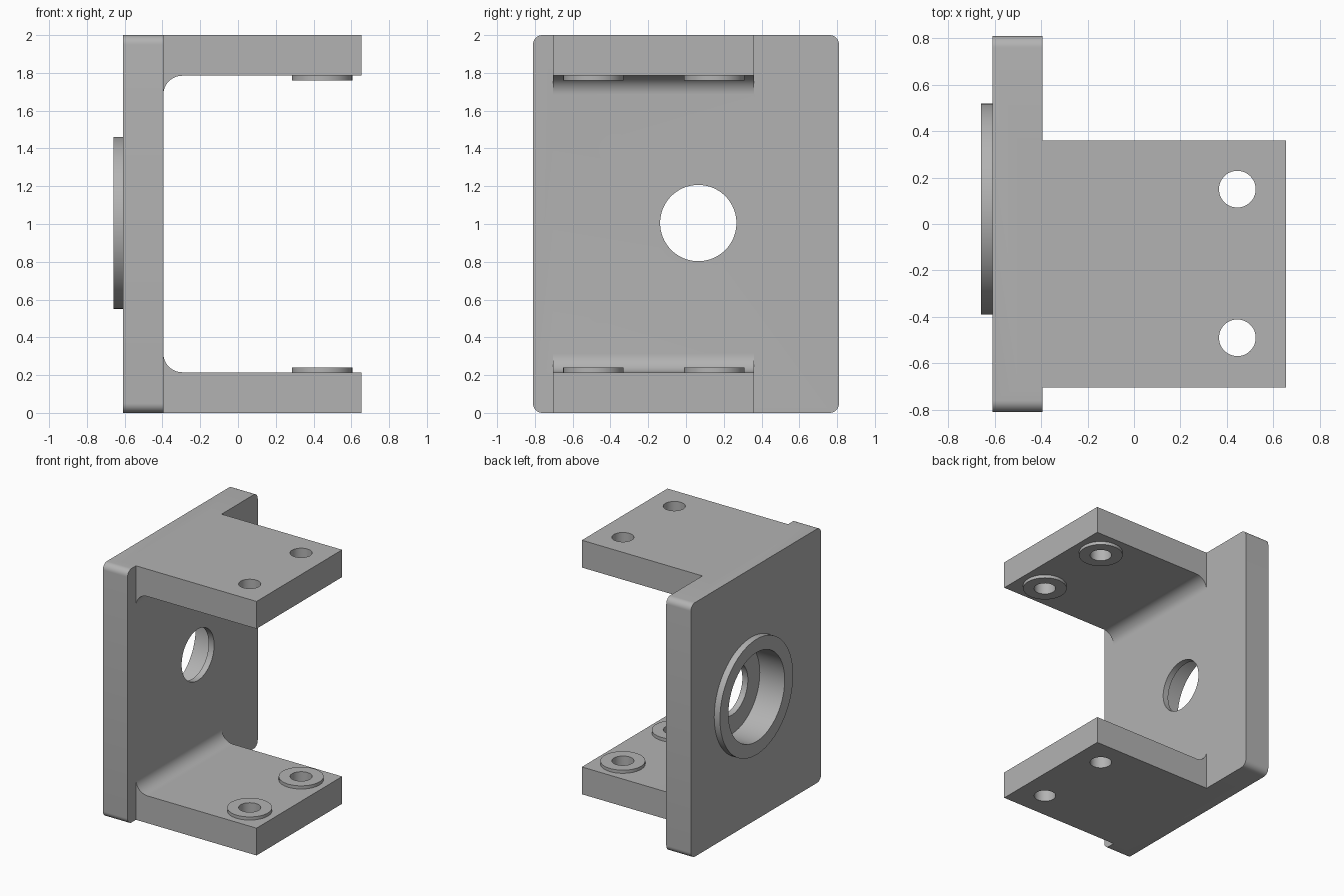
import bpy, bmesh, math
from mathutils import Vector

if "Cube" in bpy.data.objects:
    bpy.data.objects.remove(bpy.data.objects["Cube"])

grey = bpy.data.materials.new("plain grey")
grey.use_nodes = True
colour = (0.45, 0.45, 0.45, 1)
grey.diffuse_color = colour
grey.node_tree.nodes["Principled BSDF"].inputs["Base Color"].default_value = colour

AXES = {"x": Vector((1, 0, 0)), "y": Vector((0, 1, 0)), "z": Vector((0, 0, 1))}


def arc(cx, cy, r, start, end, steps):
    angles = [math.radians(start + (end - start) * i / steps) for i in range(steps + 1)]
    return [(cx + r * math.cos(a), cy + r * math.sin(a)) for a in angles]


def prism(name, outline, axis, low, high):
    """Extrude an outline, given in the two remaining axes, from low to high."""
    u, v = [AXES[k] for k in "xyz" if k != axis]
    bm = bmesh.new()
    face = bm.faces.new([bm.verts.new(u * a + v * b + AXES[axis] * low) for a, b in outline])
    side = bmesh.ops.extrude_face_region(bm, geom=[face])
    verts = [g for g in side["geom"] if isinstance(g, bmesh.types.BMVert)]
    bmesh.ops.translate(bm, vec=AXES[axis] * (high - low), verts=verts)
    bmesh.ops.recalc_face_normals(bm, faces=bm.faces)
    mesh = bpy.data.meshes.new(name)
    bm.to_mesh(mesh)
    bm.free()
    mesh.materials.append(grey)
    ob = bpy.data.objects.new(name, mesh)
    bpy.context.collection.objects.link(ob)
    return ob


def disc(name, a, b, r, axis, low, high, sides=64):
    return prism(name, arc(a, b, r, 0, 360, sides)[:-1], axis, low, high)


def combine(base, part, operation):
    mod = base.modifiers.new(part.name, "BOOLEAN")
    mod.operation, mod.object, mod.solver = operation, part, "EXACT"
    bpy.context.view_layer.objects.active = base
    bpy.ops.object.modifier_apply(modifier=mod.name)
    bpy.data.objects.remove(part)


# Back plate with rounded corners
BACK, FACE, TIP = -0.61, -0.395, 0.655
W, R = 0.81, 0.05
corners = (arc(W - R, 2 - R, R, 0, 90, 8) + arc(R - W, 2 - R, R, 90, 180, 8)
           + arc(R - W, R, R, 180, 270, 8) + arc(W - R, R, R, 270, 360, 8))
bracket = prism("bracket", corners, "x", BACK, FACE)

# Two arms, each with a fillet where it meets the plate
THICK, FILLET, ROOT = 0.215, 0.1, -0.5
arm = ([(ROOT, 0), (TIP, 0), (TIP, THICK)]
       + arc(FACE + FILLET, THICK + FILLET, FILLET, 270, 180, 14)
       + [(ROOT, THICK + FILLET)])
for name, flip in (("lower_arm", False), ("upper_arm", True)):
    outline = [(x, 2 - z if flip else z) for x, z in arm]
    combine(bracket, prism(name, outline, "y", -0.705, 0.36), "UNION")

# Raised pads on the inner faces of the arms, then the bolt holes
BOLT_X, BOLT_Y, PAD = 0.445, (-0.49, 0.15), 0.025
for y in BOLT_Y:
    for low, high in ((THICK - 0.05, THICK + PAD), (2 - THICK - PAD, 2.05 - THICK)):
        combine(bracket, disc("pad", BOLT_X, y, 0.16, "z", low, high), "UNION")
for y in BOLT_Y:
    combine(bracket, disc("bolt_hole", BOLT_X, y, 0.079, "z", -0.5, 2.5, 48), "DIFFERENCE")

# Round boss on the back, with a deep recess and a smaller through hole
HUB_Y, HUB_Z = 0.065, 1.005
combine(bracket, disc("boss", HUB_Y, HUB_Z, 0.455, "x", -0.66, BACK + 0.05, 96), "UNION")
combine(bracket, disc("recess", HUB_Y, HUB_Z, 0.35, "x", -1, -0.443, 96), "DIFFERENCE")
combine(bracket, disc("through_hole", HUB_Y, HUB_Z, 0.202, "x", -1, 0, 80), "DIFFERENCE")

# Smooth the curved faces, keep the edges sharp
bpy.ops.object.select_all(action="DESELECT")
bracket.select_set(True)
bpy.context.view_layer.objects.active = bracket
bpy.ops.object.shade_smooth_by_angle(angle=math.radians(25))
